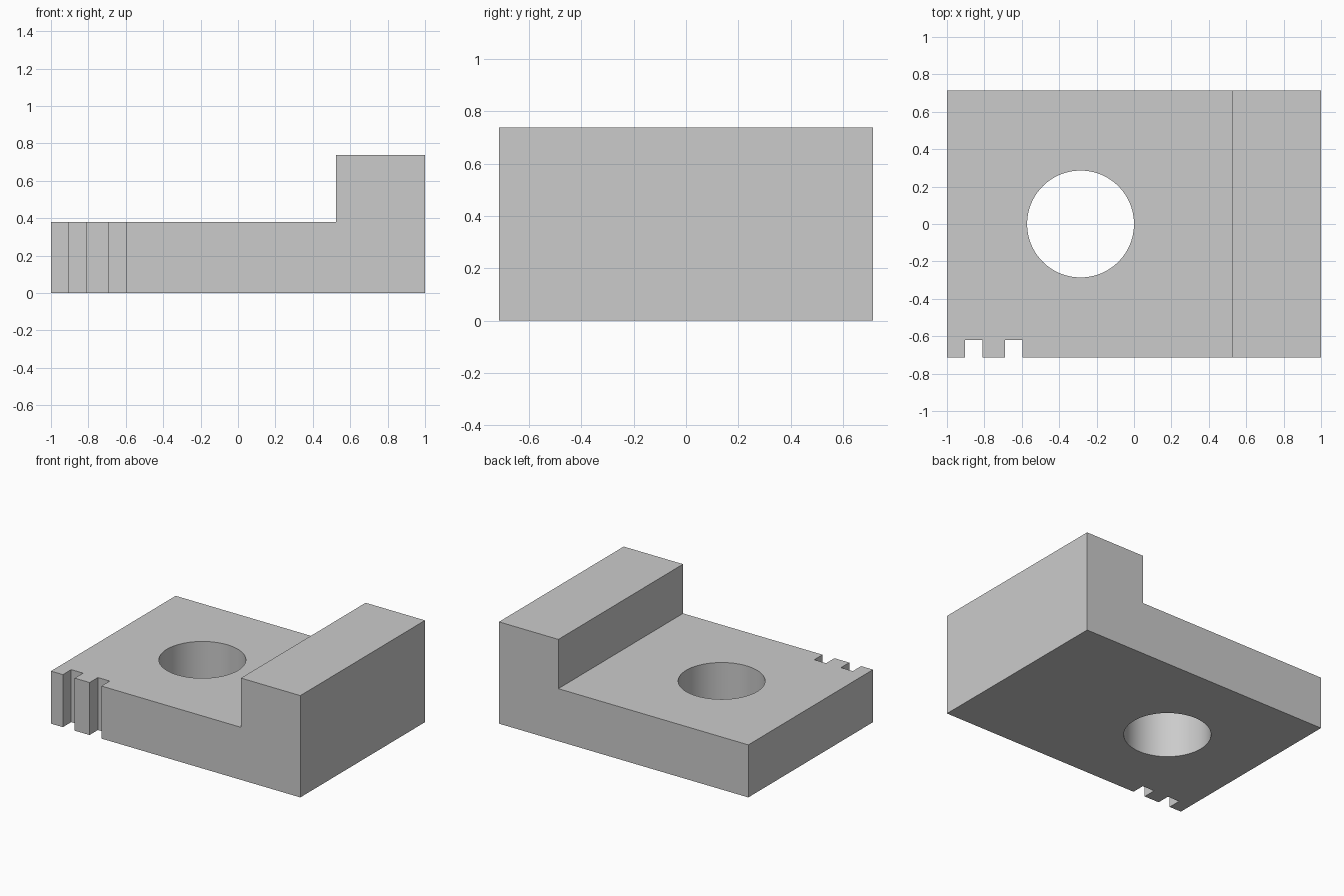
import bpy

cube = bpy.data.objects.get("Cube")
if cube:
    bpy.data.objects.remove(cube, do_unlink=True)

U = 2 / 42                      # one design unit
HALF_DEPTH = 15 * U
BASE_H, STEP_H = 8 * U, 15.5 * U
STEP_X = 1 - 10 * U

grey = bpy.data.materials.new("plain grey")
grey.use_nodes = True
colour = (0.6, 0.6, 0.6, 1)
grey.diffuse_color = colour
grey.node_tree.nodes["Principled BSDF"].inputs["Base Color"].default_value = colour


def box_cutter(name, x0, x1, y0, y1):
    bpy.ops.mesh.primitive_cube_add(size=1, location=((x0 + x1) / 2, (y0 + y1) / 2, BASE_H / 2))
    ob = bpy.context.object
    ob.name = name
    ob.scale = (x1 - x0, y1 - y0, 1)
    return ob


# Stepped block: side profile extruded along the depth
profile = [(-1, 0), (1, 0), (1, STEP_H), (STEP_X, STEP_H), (STEP_X, BASE_H), (-1, BASE_H)]
n = len(profile)
verts = [(x, y, z) for y in (-HALF_DEPTH, HALF_DEPTH) for x, z in profile]
faces = [tuple(range(n)), tuple(range(2 * n - 1, n - 1, -1))]
faces += [(i, i + n, (i + 1) % n + n, (i + 1) % n) for i in range(n)]
mesh = bpy.data.meshes.new("stepped_block")
mesh.from_pydata(verts, [], faces)
mesh.materials.append(grey)
block = bpy.data.objects.new("stepped_block", mesh)
bpy.context.collection.objects.link(block)

# Cutters: two front notches and the round through hole
cutters = []
for i, start in enumerate((2, 6.5)):
    x0 = -1 + start * U
    cutters.append(box_cutter(f"notch_cutter_{i + 1}", x0, x0 + 2 * U,
                              -HALF_DEPTH - U, -HALF_DEPTH + 2 * U))
bpy.ops.mesh.primitive_cylinder_add(vertices=96, radius=6 * U, depth=1,
                                    location=(-6 * U, 0, BASE_H / 2))
bpy.context.object.name = "hole_cutter"
cutters.append(bpy.context.object)

bpy.ops.object.select_all(action="DESELECT")
bpy.context.view_layer.objects.active = block
block.select_set(True)
for cutter in cutters:
    cutter.hide_render = True
    mod = block.modifiers.new(cutter.name, "BOOLEAN")
    mod.operation = "DIFFERENCE"
    mod.solver = "EXACT"
    mod.object = cutter
    bpy.ops.object.modifier_apply(modifier=mod.name)
for cutter in cutters:
    bpy.data.objects.remove(cutter, do_unlink=True)

# Smooth hole wall, sharp block edges
bpy.context.view_layer.objects.active = block
block.select_set(True)
bpy.ops.object.shade_smooth_by_angle(angle=0.5)
